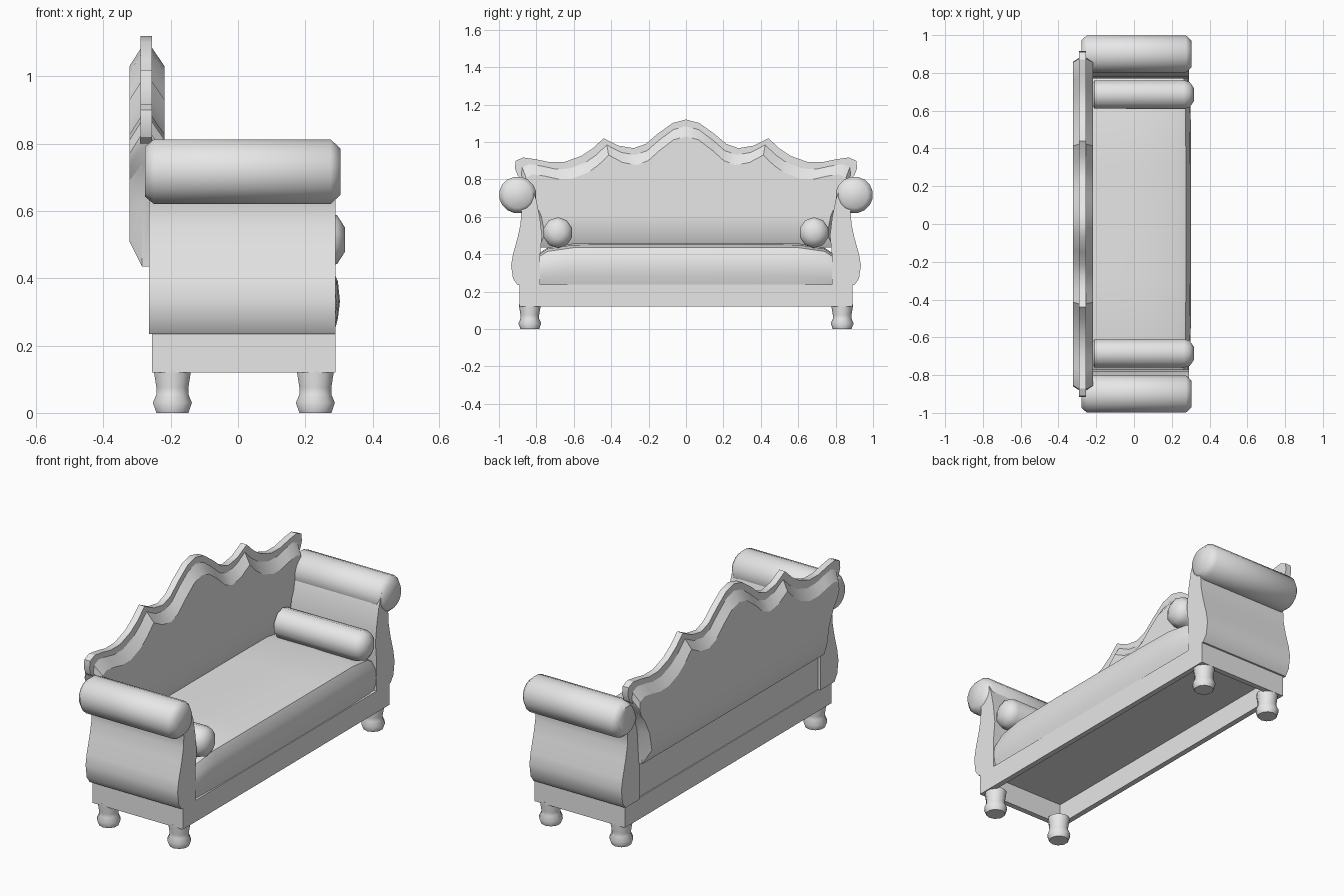
import bpy, bmesh, math

if "Cube" in bpy.data.objects:
    bpy.data.objects.remove(bpy.data.objects["Cube"], do_unlink=True)

grey = bpy.data.materials.new("plain_grey")
grey.use_nodes = True
grey.diffuse_color = (0.8, 0.8, 0.8, 1)
grey.node_tree.nodes["Principled BSDF"].inputs["Base Color"].default_value = (0.8, 0.8, 0.8, 1)


def loft(name, rings, angle=35):
    """Skin a list of equal-length point rings and cap both ends."""
    bm = bmesh.new()
    loops = [[bm.verts.new(p) for p in ring] for ring in rings]
    n = len(loops[0])
    for a, b in zip(loops, loops[1:]):
        for i in range(n):
            j = (i + 1) % n
            bm.faces.new((a[i], a[j], b[j], b[i]))
    bm.faces.new(loops[0][::-1])
    bm.faces.new(loops[-1])
    bmesh.ops.recalc_face_normals(bm, faces=bm.faces)
    mesh = bpy.data.meshes.new(name)
    bm.to_mesh(mesh)
    bm.free()
    mesh.materials.append(grey)
    ob = bpy.data.objects.new(name, mesh)
    bpy.context.collection.objects.link(ob)
    bpy.ops.object.select_all(action="DESELECT")
    ob.select_set(True)
    bpy.context.view_layer.objects.active = ob
    bpy.ops.object.shade_smooth_by_angle(angle=math.radians(angle))
    return ob


def box(name, x0, x1, y0, y1, z0, z1):
    return loft(name, [[(x0, y0, z), (x1, y0, z), (x1, y1, z), (x0, y1, z)] for z in (z0, z1)])


def turned(name, profile, place, sides):
    """Lathe (radius, along) pairs; place maps (u, v, along) to a position."""
    turn = [math.tau * (i + 0.5) / sides for i in range(sides)]
    return loft(name, [[place(r * math.cos(t), r * math.sin(t), h) for t in turn]
                       for r, h in profile], 50)


def at_x(outline, x):
    return [(x, y, z) for y, z in outline]


# Hollow base frame
box("front_rail", 0.26, 0.29, -0.89, 0.89, 0.12, 0.237)
box("back_rail", -0.255, -0.225, -0.89, 0.89, 0.12, 0.237)
for side, label in ((1, "left"), (-1, "right")):
    ends = sorted((side * 0.86, side * 0.89))
    box(label + "_end_rail", -0.225, 0.26, *ends, 0.12, 0.237)

# Turned feet
foot = [(0.05, 0), (0.061, 0.03), (0.05, 0.055), (0.05, 0.075), (0.057, 0.118), (0.057, 0.13)]
for x in (-0.195, 0.23):
    for y in (-0.835, 0.835):
        turned("foot", foot, lambda u, v, h: (x + u, y + v, h), 10)

# Scrolled arms with a rolled top, and a bolster against each
arm = [(0.78, 0.235), (0.9, 0.235), (0.925, 0.27), (0.935, 0.34), (0.925, 0.4), (0.9, 0.49),
       (0.885, 0.56), (0.88, 0.63), (0.905, 0.68), (0.9, 0.79), (0.86, 0.785), (0.825, 0.755),
       (0.8, 0.69), (0.782, 0.6), (0.77, 0.5), (0.78, 0.4)]
roll = [(0.075, -0.277), (0.098, -0.25), (0.098, 0.275), (0.07, 0.305)]
bolster = [(0.03, -0.24), (0.078, -0.21), (0.08, 0.265), (0.07, 0.295), (0.035, 0.318)]
for s in (1, -1):
    loft("arm", [at_x([(s * y, z) for y, z in arm], x) for x in (-0.265, 0.29)])
    turned("arm_roll", roll, lambda u, v, h: (h, s * (0.9 + u * 1.02), 0.717 + v), 16)
    turned("bolster", bolster, lambda u, v, h: (h, s * 0.685 + u, 0.515 + v * 1.03), 10)

# Seat cushion, domed towards the middle
section = [(-0.25, 0.235), (0.285, 0.235), (0.297, 0.28), (0.303, 0.33), (0.297, 0.39),
           (0.275, 0.435), (0.23, 0.45), (0, 0.458), (-0.25, 0.455)]
rings = []
for y, sx, sz in ((-0.785, 0.95, 0.76), (-0.74, 0.97, 0.9), (-0.6, 0.99, 1), (-0.3, 1, 1.01),
                  (0.3, 1, 1.01), (0.6, 0.99, 1), (0.74, 0.97, 0.9), (0.785, 0.95, 0.76)):
    rings.append([(x * sx if x > 0 else x, y, 0.235 + (z - 0.235) * sz) for x, z in section])
loft("seat_cushion", rings, 40)

# Backrest: a padded panel with bevelled borders, edged by a thin wavy rim
crest = [(0, 1.12), (0.07, 1.102), (0.15, 1.045), (0.215, 0.99), (0.28, 0.967), (0.36, 0.98),
         (0.44, 1.02), (0.5, 0.965), (0.56, 0.925), (0.65, 0.893), (0.73, 0.892),
         (0.8, 0.907), (0.87, 0.917), (0.91, 0.9), (0.915, 0.86), (0.9, 0.82)]


def outline(scale, drop, lower):
    half = [(y * scale, z - drop) for y, z in crest] + lower
    return half + [(-y, z) for y, z in half[:0:-1]]


border = outline(0.965, 0.03, [(0.84, 0.74), (0.8, 0.62), (0.785, 0.435)])
panel = outline(0.94, 0.09, [(0.815, 0.69), (0.775, 0.61), (0.755, 0.51)])
rim = outline(1, 0, [(0.86, 0.79), (0.79, 0.62), (0.775, 0.45)])
loft("back_pad", [at_x(panel, -0.323), at_x(border, -0.285),
                  at_x(border, -0.259), at_x(panel, -0.218)], 30)
loft("back_rim", [at_x(rim, x) for x in (-0.29, -0.255)], 30)
